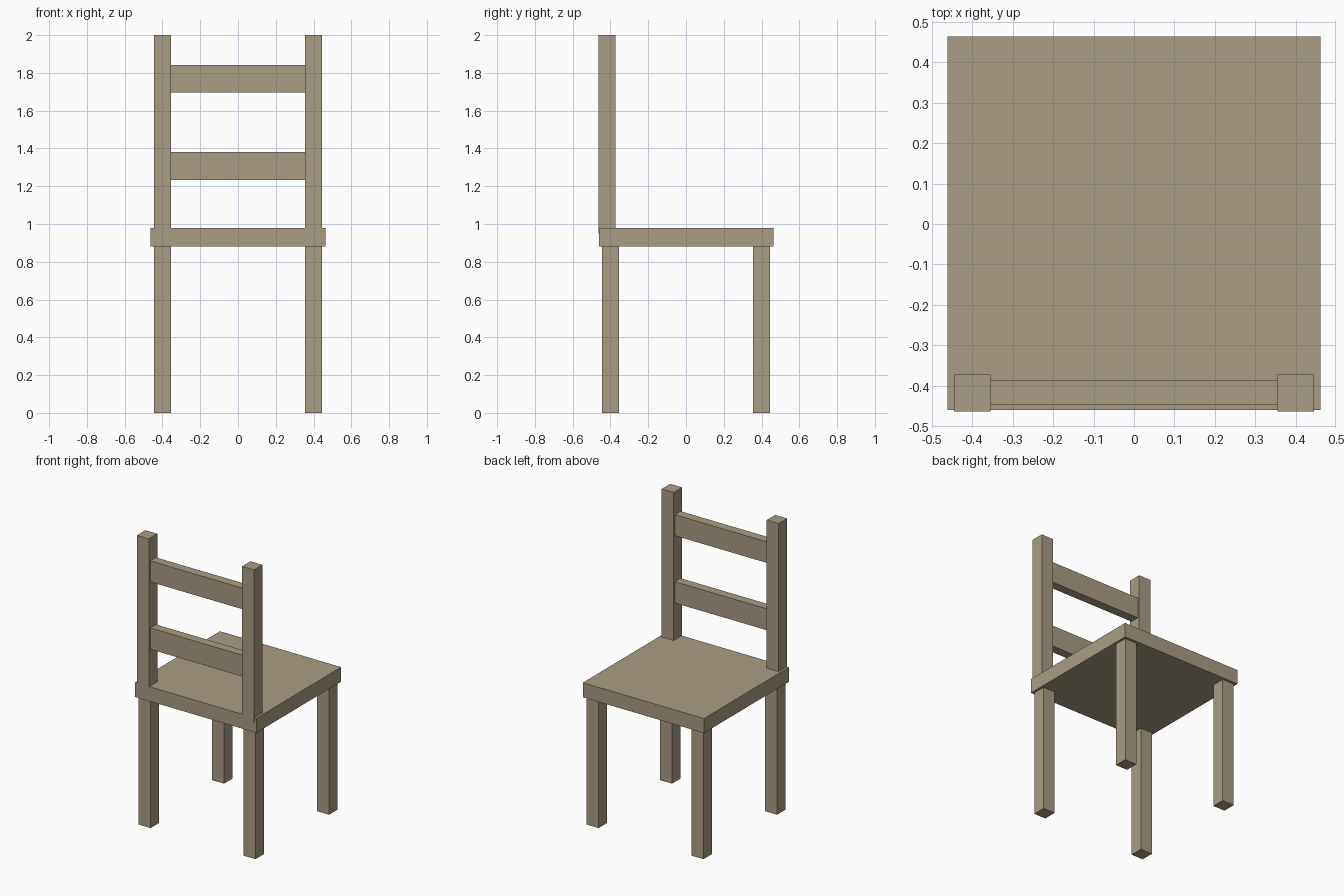
import bpy

cube = bpy.data.objects.get("Cube")
if cube:
    bpy.data.objects.remove(cube, do_unlink=True)

wood = bpy.data.materials.new("tan_wood")
wood.use_nodes = True
tan = (0.40, 0.335, 0.23, 1)
wood.diffuse_color = tan
shader = next(n for n in wood.node_tree.nodes if n.type == "BSDF_PRINCIPLED")
shader.inputs["Base Color"].default_value = tan


def box(name, x, y, z):
    """Add a box spanning the given (low, high) ranges."""
    spans = (x, y, z)
    bpy.ops.mesh.primitive_cube_add(size=1, location=[(a + b) / 2 for a, b in spans])
    ob = bpy.context.object
    ob.name = name
    ob.scale = [b - a for a, b in spans]
    bpy.ops.object.transform_apply(location=False, rotation=False, scale=True)
    ob.data.materials.append(wood)
    return ob


INNER, OUTER = 0.355, 0.446
SEAT_BOTTOM, SEAT_TOP = 0.88, 0.98

# Seat slab
box("seat", (-0.462, 0.462), (-0.46, 0.464), (SEAT_BOTTOM, SEAT_TOP))

# Legs and backrest posts on each side
for side, x in (("left", (INNER, OUTER)), ("right", (-OUTER, -INNER))):
    box(f"front_leg_{side}", x, (-OUTER, -INNER), (0, SEAT_BOTTOM))
    box(f"back_leg_{side}", x, (INNER, OUTER), (0, SEAT_BOTTOM))
    box(f"backrest_post_{side}", x, (-0.464, -0.372), (0.95, 2))

# Rails between the posts
for name, z in (("lower_rail", (1.233, 1.38)), ("upper_rail", (1.697, 1.842))):
    box(name, (-INNER, INNER), (-0.448, -0.386), z)
